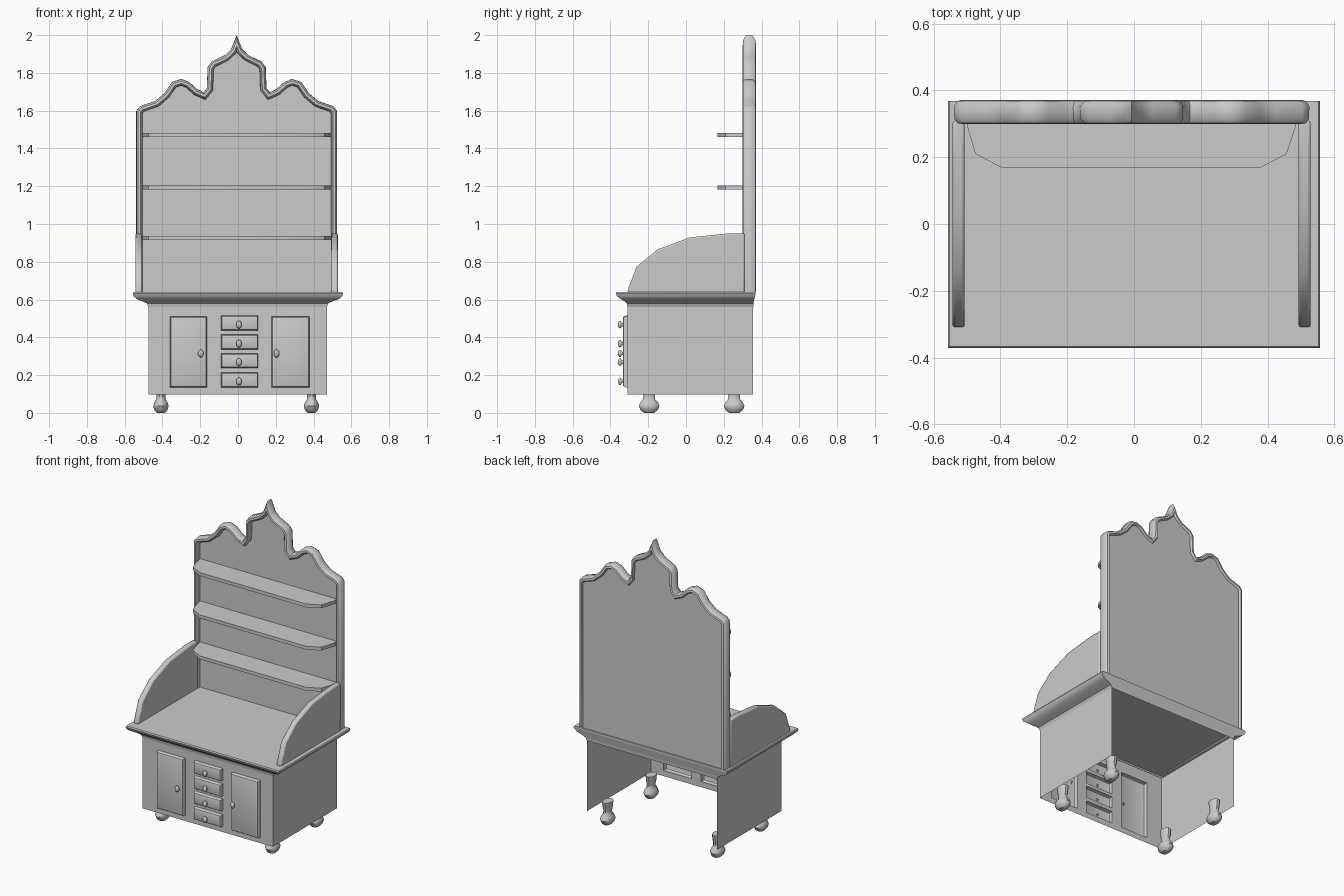
import bpy, bmesh, math
from mathutils import Vector

if "Cube" in bpy.data.objects:
    bpy.data.objects.remove(bpy.data.objects["Cube"])


def make(name, verts, faces, angle=35, bevel=0):
    me = bpy.data.meshes.new(name)
    me.from_pydata([tuple(v) for v in verts], [], faces)
    bm = bmesh.new()
    bm.from_mesh(me)
    bmesh.ops.recalc_face_normals(bm, faces=bm.faces)
    bm.to_mesh(me)
    bm.free()
    ob = bpy.data.objects.new(name, me)
    bpy.context.collection.objects.link(ob)
    if bevel:
        b = ob.modifiers.new("bevel", 'BEVEL')
        b.width, b.segments, b.limit_method = bevel, 2, 'ANGLE'
        b.angle_limit = math.radians(50)
    bpy.ops.object.select_all(action='DESELECT')
    ob.select_set(True)
    bpy.context.view_layer.objects.active = ob
    bpy.ops.object.shade_smooth_by_angle(angle=math.radians(angle))
    return ob


def loft(name, rings, cap_start=False, cap_end=True, angle=35):
    n = len(rings[0])
    faces = [(r * n + i, r * n + (i + 1) % n, (r + 1) * n + (i + 1) % n, (r + 1) * n + i)
             for r in range(len(rings) - 1) for i in range(n)]
    if cap_start:
        faces.append(tuple(range(n)))
    if cap_end:
        faces.append(tuple(range((len(rings) - 1) * n, len(rings) * n)))
    return make(name, [v for r in rings for v in r], faces, angle)


def prism(name, a, b, bevel=0):
    n = len(a)
    faces = [tuple(range(n)), tuple(range(2 * n - 1, n - 1, -1))]
    faces += [(i, (i + 1) % n, n + (i + 1) % n, n + i) for i in range(n)]
    return make(name, a + b, faces, bevel=bevel)


def inset(path, d):
    # Mitred offset of an open path toward its right-hand side
    out = []
    for i, p in enumerate(path):
        ns = []
        for a, b in ((i - 1, i), (i, i + 1)):
            if a >= 0 and b < len(path):
                t = (path[b] - path[a]).normalized()
                ns.append(Vector((t.y, -t.x)))
        m = sum(ns, Vector((0, 0))).normalized()
        out.append(p + m * d / max(m.dot(ns[0]), 0.35))
    return out


# Cabinet: sides, and a front with openings behind doors and drawers
X0, X1, YF, YB, Z0, Z1 = -.475, .47, -.31, .356, .098, .585
door_z = [(.135, .51)]
drawer_z = [(.135, .214), (.238, .315), (.335, .415), (.436, .515)]
columns = [(X0, -.361, []), (-.361, -.165, door_z), (-.165, -.091, []),
           (-.091, .107, drawer_z), (.107, .178, []), (.178, .379, door_z), (.379, X1, [])]
verts, faces = [], []


def quad(*pts):
    faces.append(tuple(range(len(verts), len(verts) + 4)))
    verts.extend(pts)


for xa, xb, holes in columns:
    zs = [Z0] + [z for h in holes for z in h] + [Z1]
    for za, zb in zip(zs[::2], zs[1::2]):
        quad((xa, YF, za), (xb, YF, za), (xb, YF, zb), (xa, YF, zb))
make("cabinet_front", verts, faces)
for side, x in (("left", X0), ("right", X1)):
    make("cabinet_side_" + side,
         [(x, YF, Z0), (x, YB, Z0), (x, YB, Z1), (x, YF, Z1)], [(0, 1, 2, 3)])


# Doors and drawers: raised shells, open behind, with round knobs
def front_shell(name, xa, xb, za, zb, kx):
    rings = [[(xa + d, y, za + d), (xb - d, y, za + d), (xb - d, y, zb - d), (xa + d, y, zb - d)]
             for d, y in ((0, YF), (.001, -.325), (.005, -.331), (.012, -.334))]
    loft(name, rings, angle=30)
    kz = (za + zb) / 2 - .008
    prof = [(.006, -.330), (.007, -.340), (.014, -.345), (.015, -.352), (.010, -.358), (.003, -.360)]
    loft(name + "_knob", [[(kx + r * math.cos(a), y, kz + 1.4 * r * math.sin(a))
                           for a in (k * math.tau / 10 for k in range(10))]
                          for r, y in prof], angle=60)


front_shell("door_left", -.361, -.165, .135, .51, -.197)
front_shell("door_right", .178, .379, .135, .51, .204)
for i, (za, zb) in enumerate(drawer_z):
    front_shell("drawer_%d" % (i + 1), -.091, .107, za, zb, .005)

# Countertop with moulded edge
prof = [(X0, X1, YF, YB, .56), (-.482, .478, -.314, .357, .58), (-.505, .50, -.325, .359, .59),
        (-.535, .533, -.345, .362, .602), (-.552, .551, -.365, .365, .617),
        (-.557, .557, -.371, .369, .632), (-.553, .553, -.367, .368, .640)]
loft("countertop", [[(a, c, z), (b, c, z), (b, d, z), (a, d, z)] for a, b, c, d, z in prof])

# Turned feet, slightly deeper than wide
prof = [(.02, 0), (.034, .014), (.041, .036), (.035, .055), (.024, .072), (.023, .09),
        (.027, .115), (.030, .15)]
for fx in (-.408, .389):
    for fy in (-.195, .255):
        loft("foot", [[(fx + r * math.cos(a), fy + 1.4 * r * math.sin(a), z)
                       for a in (k * math.tau / 10 for k in range(10))] for r, z in prof],
             cap_start=True, angle=40)

# Back board outline: ogee peak with two shoulders
CX = -.007
half = [(.532, .64), (.532, 1.598), (.511, 1.624), (.432, 1.651), (.382, 1.693), (.342, 1.752),
        (.294, 1.768), (.25, 1.751), (.207, 1.712), (.175, 1.698), (.158, 1.72), (.154, 1.83),
        (.132, 1.860), (.062, 1.894), (.03, 1.925)]
path = [Vector((CX - x, z)) for x, z in half] + [Vector((CX, 2.0))]
path += [Vector((CX + x, z)) for x, z in reversed(half)]

# Rounded frame swept along the outline
section = [(.033, .335), (.032, .312), (.022, .300), (.010, .302), (.001, .315),
           (0, .352), (.010, .368), (.022, .371), (.030, .360)]
lines = [[(p.x, y, p.y) for p in inset(path, d)] for d, y in section]
loft("back_frame", [list(r) for r in zip(*lines)], cap_start=True, angle=40)
board = inset(path, .018)
prism("back_board", [(p.x, .33, p.y) for p in board], [(p.x, .36, p.y) for p in board])

# Shelves with clipped corners
outline = [(-.505, .332), (-.5, .295), (-.475, .21), (-.395, .168), (.377, .168), (.457, .21),
           (.485, .295), (.489, .332)]
for z in (.914, 1.183, 1.46):
    prism("shelf", [(x, y, z) for x, y in outline], [(x, y, z + .022) for x, y in outline])

# Curved side wings
wing = [(-.309, .635), (-.309, .65), (-.262, .774), (-.15, .866), (.02, .929), (.222, .95),
        (.31, .95), (.31, .635)]
for side, xa, xb in (("left", -.543, -.507), ("right", .493, .529)):
    prism("wing_" + side, [(xa, y, z) for y, z in wing], [(xb, y, z) for y, z in wing], bevel=.008)
